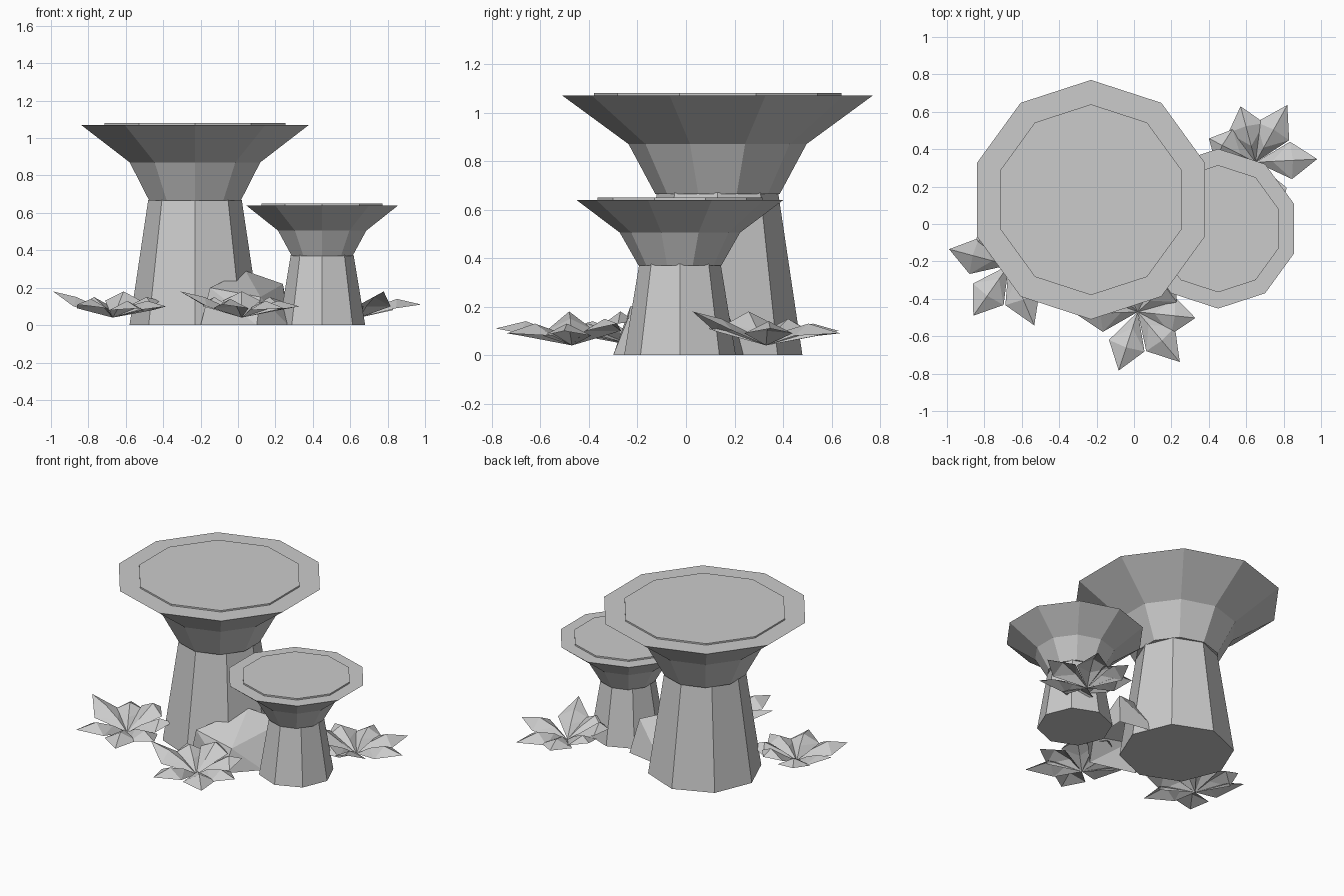
import bpy, bmesh, math
from mathutils import Vector, Matrix

cube = bpy.data.objects.get("Cube")
if cube:
    bpy.data.objects.remove(cube, do_unlink=True)

grey = bpy.data.materials.new("plain_grey")
grey.use_nodes = True
GREY = (0.6, 0.6, 0.6, 1)
grey.diffuse_color = GREY
grey.node_tree.nodes["Principled BSDF"].inputs["Base Color"].default_value = GREY


def make_object(name, bm, location):
    mesh = bpy.data.meshes.new(name)
    bm.to_mesh(mesh)
    bm.free()
    mesh.materials.append(grey)
    ob = bpy.data.objects.new(name, mesh)
    ob.location = location
    bpy.context.collection.objects.link(ob)
    return ob


def lathe(name, profile, sides, location):
    """Closed faceted solid from (radius, height) rings, one corner facing +y."""
    bm = bmesh.new()
    rings = []
    for r, z in profile:
        angles = [math.pi / 2 + math.tau * i / sides for i in range(sides)]
        rings.append([bm.verts.new((r * math.cos(a), r * math.sin(a), z)) for a in angles])
    for low, high in zip(rings, rings[1:]):
        for i in range(sides):
            j = (i + 1) % sides
            bm.faces.new((low[i], low[j], high[j], high[i]))
    bm.faces.new(rings[0][::-1])
    bm.faces.new(rings[-1])
    return make_object(name, bm, location)


# Two mushrooms: tapered stem, flared cap, thin raised disc on top
def mushroom(prefix, location, stem, cap, disc):
    lathe(prefix + "_stem", stem, 8, location)
    lathe(prefix + "_cap", cap, 10, location)
    lathe(prefix + "_cap_disc", disc, 10, location)


mushroom("large", (-0.23, 0.13, 0),
         [(0.35, 0), (0.25, 0.67)],
         [(0.257, 0.665), (0.367, 0.87), (0.64, 1.07)],
         [(0.51, 1.065), (0.51, 1.08)])
mushroom("small", (0.45, -0.025, 0),
         [(0.23, 0), (0.168, 0.375)],
         [(0.171, 0.37), (0.248, 0.505), (0.427, 0.64)],
         [(0.34, 0.635), (0.34, 0.65)])

# Faceted rock between the stems, open underneath
bm = bmesh.new()
for p in [(0.04, 0.05, 0.29), (-0.15, -0.23, 0.2), (0.24, 0.15, 0.22), (0.12, -0.24, 0.15),
          (0.27, -0.12, 0), (0.28, 0.2, 0), (0, 0.25, 0), (-0.2, -0.22, 0), (0.1, -0.3, 0)]:
    bm.verts.new(p)
bmesh.ops.convex_hull(bm, input=bm.verts)
bm.normal_update()
under = [f for f in bm.faces if f.normal.z < -0.9]
bmesh.ops.delete(bm, geom=under, context='FACES')
make_object("rock", bm, (0, 0, 0))

# Leaves of one plant: angle, length, tip height, ridge height
LEAVES = [(0, 0.33, 0.18, 0.15), (70, 0.33, 0.11, 0.14), (128, 0.35, 0.09, 0.13),
          (172, 0.31, 0.1, 0.13), (220, 0.28, 0.13, 0.15), (268, 0.26, 0.14, 0.18),
          (315, 0.28, 0.12, 0.15)]


# Low plants made of folded pointed leaves around a shared root
def plant(name, x, y, turn):
    bm = bmesh.new()
    root = bm.verts.new((0, 0, 0.04))
    for angle, length, tip_z, ridge_z in LEAVES:
        spin = Matrix.Rotation(math.radians(angle + turn), 3, 'Z')

        def point(along, across, z):
            return bm.verts.new(spin @ Vector((along, across, z)))
        inner = point(0.09, 0, 0.1)
        ridge = point(0.2, 0, ridge_z)
        tip = point(length, 0, tip_z)
        for side in (1, -1):
            shoulder = point(0.19, 0.1 * side, ridge_z - 0.05)
            for tri in ((root, inner, shoulder), (inner, ridge, shoulder), (ridge, tip, shoulder)):
                bm.faces.new(tri[::-side])
    make_object(name, bm, (x, y, 0))


plant("front_plant", 0.02, -0.47, 182)
plant("back_plant", 0.65, 0.33, 293)
plant("side_plant", -0.67, -0.22, 165)
